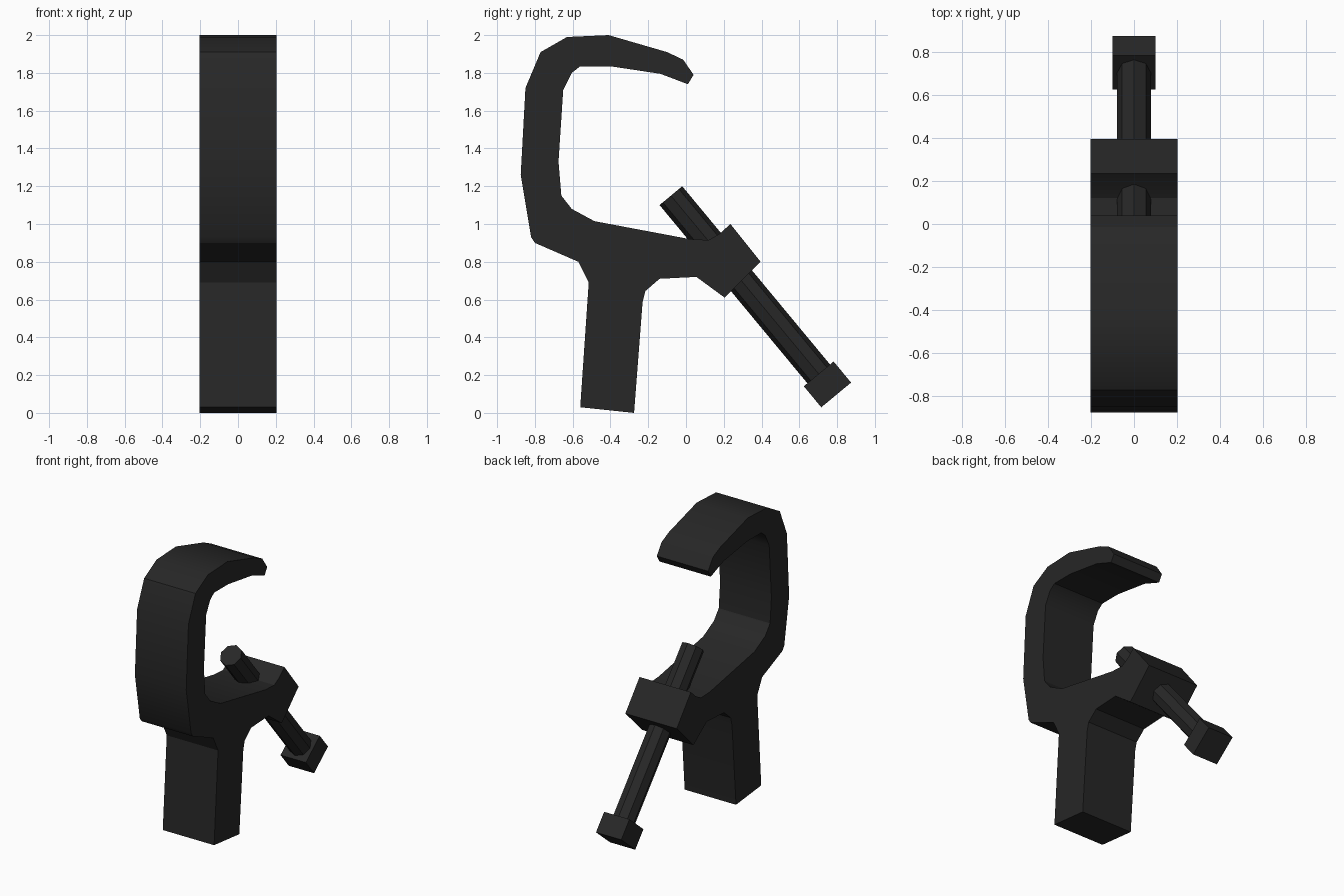
import bpy
import bmesh
from math import radians
from mathutils import Matrix, Vector

cube = bpy.data.objects.get("Cube")
if cube:
    bpy.data.objects.remove(cube, do_unlink=True)

# One dark metal colour
metal = bpy.data.materials.new("black_metal")
metal.use_nodes = True
COLOUR = (0.02, 0.02, 0.02, 1)
metal.diffuse_color = COLOUR
metal.node_tree.nodes["Principled BSDF"].inputs["Base Color"].default_value = COLOUR


def finish(bm, name):
    bmesh.ops.recalc_face_normals(bm, faces=bm.faces)
    mesh = bpy.data.meshes.new(name)
    bm.to_mesh(mesh)
    bm.free()
    mesh.materials.append(metal)
    obj = bpy.data.objects.new(name, mesh)
    bpy.context.collection.objects.link(obj)
    bpy.ops.object.select_all(action="DESELECT")
    obj.select_set(True)
    bpy.context.view_layer.objects.active = obj
    bpy.ops.object.shade_smooth_by_angle(angle=radians(30))
    return obj


# Clamp body: side outline (y, z) extruded across the width
HALF_WIDTH = 0.203
stem_front = [(-.56, .03), (-.515, .69), (-.57, .8)]
hook_outer = [(-.8, .9), (-.82, .93), (-.875, 1.26), (-.85, 1.72), (-.77, 1.91),
              (-.63, 1.99), (-.41, 2), (-.1, 1.91), (-.015, 1.87), (.04, 1.79)]
hook_inner = [(.01, 1.74), (-.135, 1.795), (-.4, 1.835), (-.56, 1.835), (-.605, 1.8),
              (-.65, 1.71), (-.675, 1.33), (-.66, 1.15), (-.605, 1.08), (-.485, 1.015)]
bolt_boss = [(.02, .92), (.12, .915), (.18, .95), (.235, 1), (.395, .8), (.205, .61)]
stem_back = [(.055, .72), (-.14, .71), (-.215, .645), (-.23, .585), (-.275, 0)]

bm = bmesh.new()
outline = stem_front + hook_outer + hook_inner + bolt_boss + stem_back
side = bm.faces.new([bm.verts.new((-HALF_WIDTH, y, z)) for y, z in outline])
grown = bmesh.ops.extrude_face_region(bm, geom=[side], use_keep_orig=True)
bmesh.ops.translate(bm, vec=(2 * HALF_WIDTH, 0, 0),
                    verts=[g for g in grown["geom"] if isinstance(g, bmesh.types.BMVert)])
finish(bm, "clamp_body")

# Bolt axis, from the tip inside the jaw to the outer end of the head
tip = Vector((0, -.08, 1.15))
end = Vector((0, .795, .095))
axis = (end - tip).normalized()
across = Vector((1, 0, 0))
up = axis.cross(across)
frame = Matrix((across, up, axis)).transposed().to_4x4()
HEAD_LENGTH = 0.145
head_start = end - axis * HEAD_LENGTH


def along_bolt(start, stop):
    return Matrix.Translation((start + stop) / 2) @ frame


# Eight-sided bolt shaft
bm = bmesh.new()
bmesh.ops.create_cone(bm, cap_ends=True, segments=8, radius1=.078, radius2=.078,
                      depth=(head_start - tip).length,
                      matrix=along_bolt(tip, head_start))
finish(bm, "bolt_shaft")

# Square bolt head
bm = bmesh.new()
bmesh.ops.create_cube(bm, size=1, matrix=along_bolt(head_start, end)
                      @ Matrix.Diagonal((.2, .205, HEAD_LENGTH, 1)))
finish(bm, "bolt_head")
